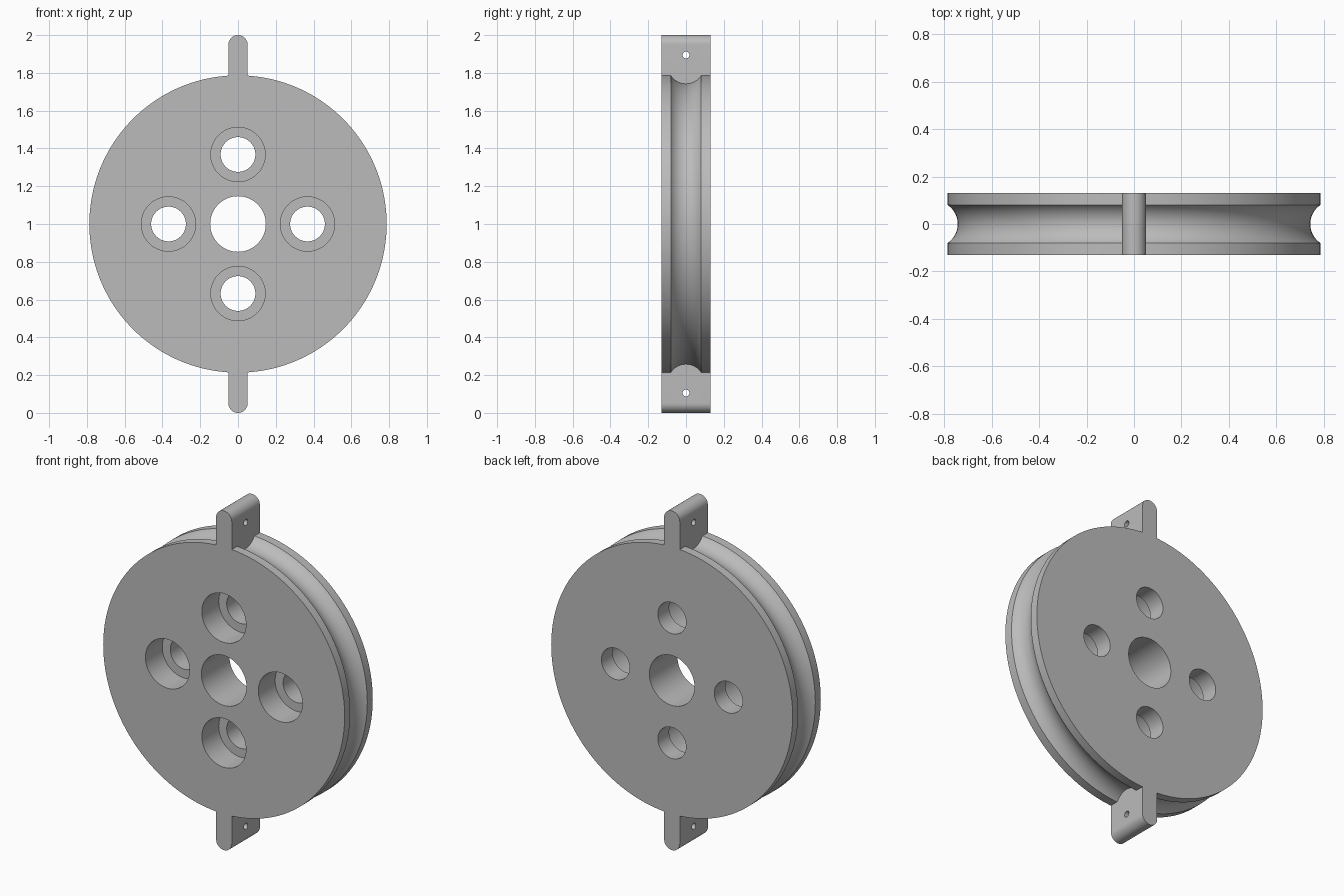
import bpy, bmesh, math
from mathutils import Matrix

if "Cube" in bpy.data.objects:
    bpy.data.objects.remove(bpy.data.objects["Cube"])

R, HALF, CZ = 0.787, 0.131, 1.0        # wheel radius, half width, axle height
GROOVE, DEPTH = 0.08, 0.043            # groove half width and depth
TAB = 0.051                            # tab half thickness

grey = bpy.data.materials.new("grey")
grey.diffuse_color = (0.5, 0.5, 0.5, 1)
grey.use_nodes = True
grey.node_tree.nodes["Principled BSDF"].inputs["Base Color"].default_value = grey.diffuse_color


def finish(name, bm):
    bmesh.ops.recalc_face_normals(bm, faces=bm.faces)
    me = bpy.data.meshes.new(name)
    bm.to_mesh(me)
    bm.free()
    me.materials.append(grey)
    ob = bpy.data.objects.new(name, me)
    bpy.context.collection.objects.link(ob)
    return ob


def prism(name, outline, y0, y1):
    """Extrude an (x, z) outline along y."""
    bm = bmesh.new()
    face = bm.faces.new([bm.verts.new((x, y0, z)) for x, z in outline])
    new = bmesh.ops.extrude_face_region(bm, geom=[face])["geom"]
    verts = [v for v in new if isinstance(v, bmesh.types.BMVert)]
    bmesh.ops.translate(bm, verts=verts, vec=(0, y1 - y0, 0))
    return finish(name, bm)


def circle(x, z, r, n=64):
    return [(x + r * math.cos(2 * math.pi * i / n), z + r * math.sin(2 * math.pi * i / n))
            for i in range(n)]


def boolean(ob, tool, operation):
    mod = ob.modifiers.new(operation.lower(), "BOOLEAN")
    mod.object, mod.operation, mod.solver = tool, operation, "EXACT"
    bpy.context.view_layer.objects.active = ob
    bpy.ops.object.modifier_apply(modifier=mod.name)
    bpy.data.objects.remove(tool)


# Wheel: rim profile with a round groove, turned about the y axis
arc_r = (GROOVE ** 2 + DEPTH ** 2) / (2 * DEPTH)
half_angle = math.asin(GROOVE / arc_r)
arc_centre = R - DEPTH + arc_r
profile = [(-HALF, R)]
for i in range(17):
    a = half_angle * (i / 8 - 1)
    profile.append((arc_r * math.sin(a), arc_centre - arc_r * math.cos(a)))
profile.append((HALF, R))

N = 160
bm = bmesh.new()
rings = [[bm.verts.new((x, y, z)) for x, z in circle(0, CZ, r, N)] for y, r in profile]
for a, b in zip(rings, rings[1:]):
    for i in range(N):
        j = (i + 1) % N
        bm.faces.new((a[i], a[j], b[j], b[i]))
bm.faces.new(rings[0])
bm.faces.new(rings[-1])
wheel = finish("grooved_wheel", bm)

# Round-ended tabs at top and bottom, each with a small cross hole
for side in (1, -1):
    outline = [(-TAB, CZ + side * 0.6), (TAB, CZ + side * 0.6)]
    for i in range(25):
        a = math.pi * i / 24
        outline.append((TAB * math.cos(a), CZ + side * (1 - TAB + TAB * math.sin(a))))
    tab = prism("tab", outline, -HALF, HALF)
    pin = prism("pin_cutter", circle(0, 0, 0.018, 32), -0.2, 0.2)
    pin.data.transform(Matrix.Translation((0, 0, CZ + side * 0.895))
                       @ Matrix.Rotation(math.pi / 2, 4, "Z"))
    boolean(tab, pin, "DIFFERENCE")
    boolean(wheel, tab, "UNION")

# Axle bore and four bolt holes counterbored from the front
boolean(wheel, prism("bore_cutter", circle(0, CZ, 0.147, 96), -0.3, 0.3), "DIFFERENCE")
for k in range(4):
    x = 0.368 * math.cos(k * math.pi / 2)
    z = CZ + 0.368 * math.sin(k * math.pi / 2)
    boolean(wheel, prism("hole_cutter", circle(x, z, 0.092), -0.3, 0.3), "DIFFERENCE")
    boolean(wheel, prism("recess_cutter", circle(x, z, 0.144), -0.3, 0.026), "DIFFERENCE")

bpy.ops.object.select_all(action="DESELECT")
wheel.select_set(True)
bpy.context.view_layer.objects.active = wheel
bpy.ops.object.shade_smooth_by_angle(angle=math.radians(30))
